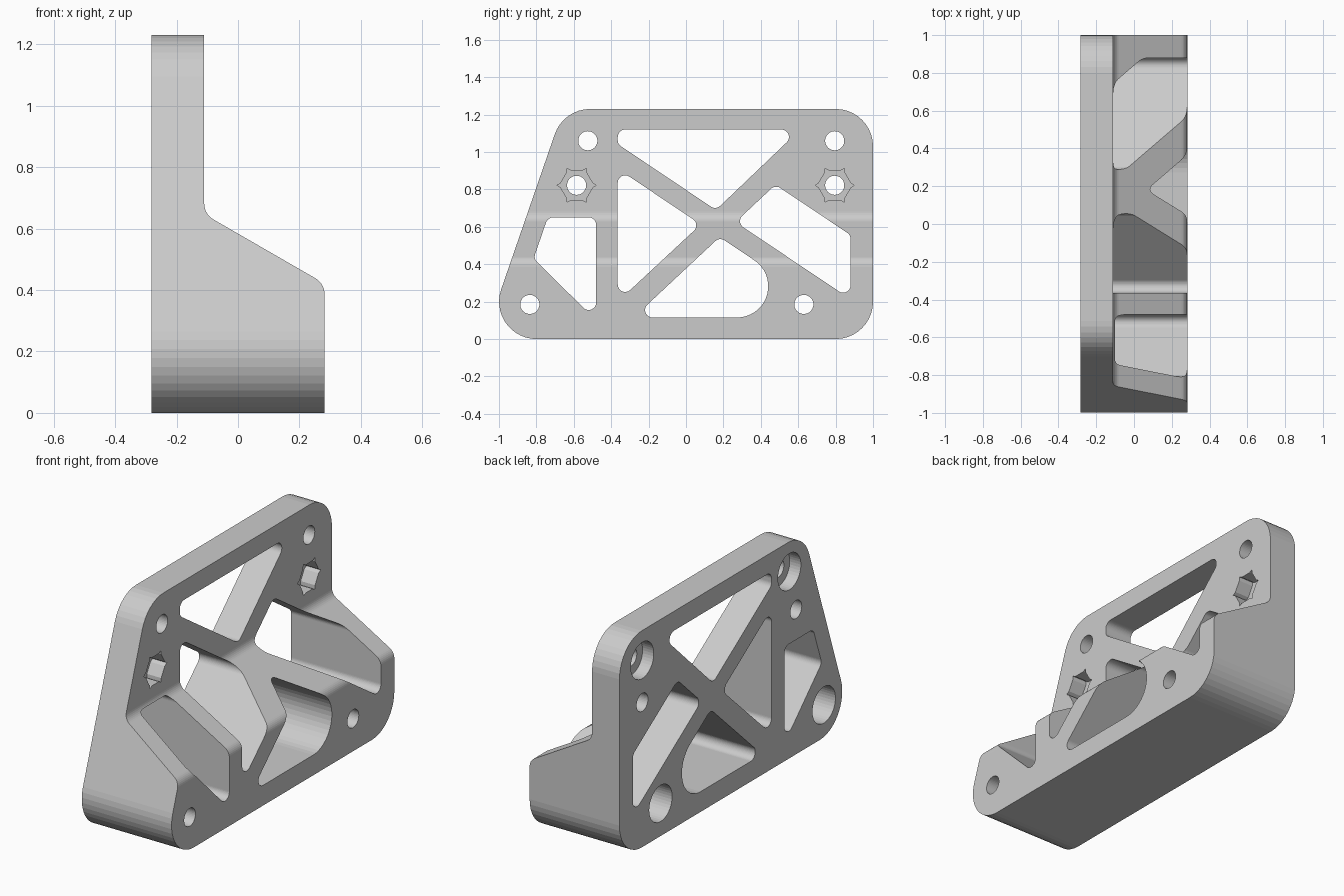
import bpy, bmesh
from math import sin, cos, tan, pi, radians, ceil
from mathutils import Vector

if "Cube" in bpy.data.objects:
    bpy.data.objects.remove(bpy.data.objects["Cube"])


def rounded(points):
    """Polygon from (a, b, radius) corners, each replaced by a tangent arc."""
    out = []
    n = len(points)
    for i, (a, b, r) in enumerate(points):
        p = Vector((a, b))
        if r == 0:
            out.append(p)
            continue
        u = (Vector(points[i - 1][:2]) - p).normalized()
        v = (Vector(points[(i + 1) % n][:2]) - p).normalized()
        ang = u.angle(v)
        c = p + (u + v).normalized() * (r / sin(ang / 2))
        s = p + u * (r / tan(ang / 2)) - c
        e = p + v * (r / tan(ang / 2)) - c
        sweep = pi - ang
        steps = max(3, ceil(sweep / radians(9)))
        for k in range(steps + 1):
            t = k / steps
            out.append(c + (s * sin((1 - t) * sweep) + e * sin(t * sweep)) / sin(sweep))
    return out


def circle(y, z, r, n=40):
    return [Vector((y + r * cos(2 * pi * k / n), z + r * sin(2 * pi * k / n))) for k in range(n)]


def nut_shape(y, z):
    """Hexagon with small pointed corner reliefs."""
    pts = []
    for k in range(6):
        for off, r in ((-8, 0.086), (0, 0.104), (8, 0.086)):
            a = radians(60 * k + off)
            pts.append(Vector((y + r * cos(a), z + r * sin(a))))
    return pts


def prism(name, outline, lo, hi, axis='x'):
    bm = bmesh.new()
    place = (lambda p, h: (h, p.x, p.y)) if axis == 'x' else (lambda p, h: (p.x, h, p.y))
    face = bm.faces.new([bm.verts.new(place(p, lo)) for p in outline])
    ext = bmesh.ops.extrude_face_region(bm, geom=[face], use_keep_orig=True)
    d = Vector((hi - lo, 0, 0)) if axis == 'x' else Vector((0, hi - lo, 0))
    bmesh.ops.translate(bm, vec=d, verts=[v for v in ext['geom'] if isinstance(v, bmesh.types.BMVert)])
    bmesh.ops.recalc_face_normals(bm, faces=bm.faces)
    me = bpy.data.meshes.new(name)
    bm.to_mesh(me)
    bm.free()
    ob = bpy.data.objects.new(name, me)
    bpy.context.collection.objects.link(ob)
    return ob


def boolean(target, tool, op='DIFFERENCE'):
    tool.hide_render = True
    m = target.modifiers.new("cut", 'BOOLEAN')
    m.operation, m.solver, m.object = op, 'EXACT', tool
    bpy.context.view_layer.objects.active = target
    bpy.ops.object.modifier_apply(modifier=m.name)
    bpy.data.objects.remove(tool)


X = 0.282

# Bracket body: face outline intersected with the stepped side profile
bracket = prism("mounting_bracket", rounded([
    (-1.08, 0, 0.2), (1, 0, 0.2), (1, 1.23, 0.2), (-0.655, 1.23, 0.2)]), -0.5, 0.5)
profile = prism("side_profile", rounded([
    (-X, -0.2, 0), (X, -0.2, 0), (X, 0.421, 0.06), (-0.11, 0.647, 0.06),
    (-0.11, 1.5, 0), (-X, 1.5, 0)]), -1.3, 1.3, 'y')
boolean(bracket, profile, 'INTERSECT')

# Weight-saving windows
R = 0.04
windows = [
    [(-0.365, 1.12, R), (-0.365, 1.042, R), (0.16, 0.69, R), (0.61, 1.12, R)],
    [(-0.365, 0.91, R), (-0.365, 0.20, R), (0.079, 0.613, R)],
    [(0.265, 0.625, R), (0.88, 0.213, R), (0.88, 0.556, R), (0.478, 0.825, R)],
    [(-0.28, 0.115, R), (0.822, 0.115, 0.167), (0.18, 0.545, R)],
    [(-0.739, 0.65, R), (-0.815, 0.43, R), (-0.48, 0.10, R), (-0.48, 0.65, R)],
]
for w in windows:
    boolean(bracket, prism("window", rounded(w), -0.6, 0.6))

# Bolt holes with counterbores in the back face
for y, z, depth in ((-0.835, 0.185, 0.46), (0.63, 0.185, 0.46),
                    (-0.525, 1.06, 0.07), (0.795, 1.06, 0.07)):
    boolean(bracket, prism("bolt_hole", circle(y, z, 0.051), -0.6, 0.6))
    boolean(bracket, prism("counterbore", circle(y, z, 0.103), -0.6, -X + depth))

# Nut pockets in the front face
for y in (-0.585, 0.795):
    boolean(bracket, prism("nut_hole", circle(y, 0.822, 0.051), -0.6, 0.6))
    boolean(bracket, prism("nut_pocket", nut_shape(y, 0.822), -0.2, 0.6))
